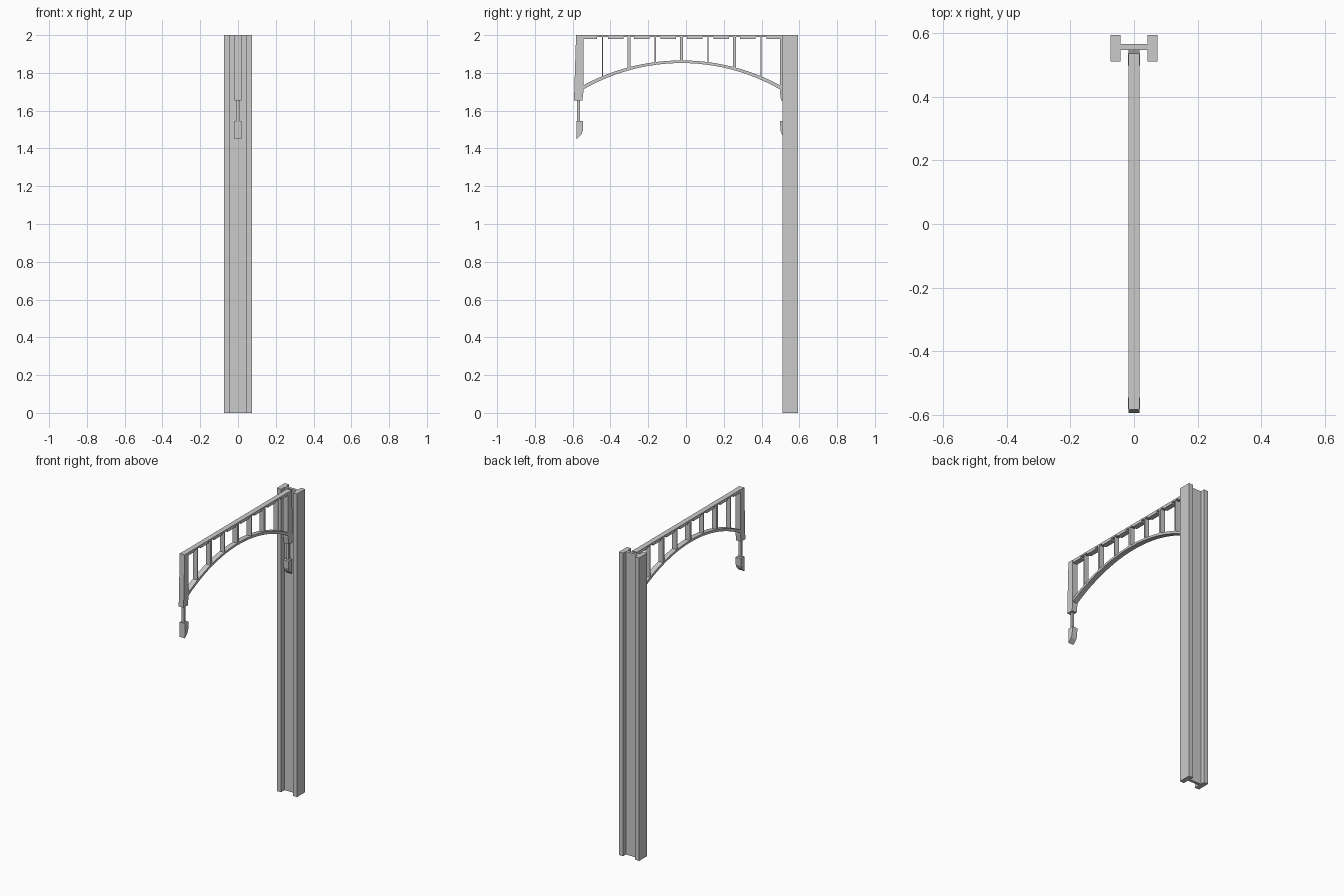
import bpy, bmesh, math

if "Cube" in bpy.data.objects:
    bpy.data.objects.remove(bpy.data.objects["Cube"])

MID = -0.023          # centre of the bracket along y
W = 0.017             # half width of the bracket members


def prism(name, pts, axis, a, b):
    """Extrude a 2D outline: axis 'z' takes (x, y), axis 'x' takes (y, z)."""
    bm = bmesh.new()
    co = [(p, q, a) if axis == 'z' else (a, p, q) for p, q in pts]
    face = bm.faces.new([bm.verts.new(c) for c in co])
    ext = bmesh.ops.extrude_face_region(bm, geom=[face])
    verts = [v for v in ext['geom'] if isinstance(v, bmesh.types.BMVert)]
    d = b - a
    bmesh.ops.translate(bm, verts=verts, vec=(0, 0, d) if axis == 'z' else (d, 0, 0))
    bmesh.ops.recalc_face_normals(bm, faces=bm.faces)
    me = bpy.data.meshes.new(name)
    bm.to_mesh(me)
    bm.free()
    ob = bpy.data.objects.new(name, me)
    bpy.context.collection.objects.link(ob)
    return ob


def bar(name, y0, y1, z0, z1, w=W):
    return prism(name, [(y0, z0), (y1, z0), (y1, z1), (y0, z1)], 'x', -w, w)


# H-section column
half = [(0.043, 0.547), (0.043, 0.510), (0.074, 0.510),
        (0.074, 0.594), (0.043, 0.594), (0.043, 0.565)]
prism("column", half + [(-x, y) for x, y in reversed(half)], 'z', 0, 2)

# Arched rib
R, APEX, SPAN, T = 1.098, 1.866, 0.525, 0.014


def arch_z(dy):
    return APEX - R + math.sqrt(R * R - dy * dy)


N = 24
dys = [-SPAN + 2 * SPAN * i / N for i in range(N + 1)]
top = [(MID + d, arch_z(d)) for d in dys]
low = [(MID + d, arch_z(d) - T - 0.008 * (d / SPAN) ** 2) for d in dys]
prism("arch_rib", top + low[::-1], 'x', -W, W)

# Top rail with blocks between the recesses at each baluster
bar("top_rail", MID - 0.525, MID + 0.525, 1.99, 2.0)
STEP, GAP = 0.14, 0.029
centres = [k * STEP for k in range(-3, 4)]
edges = [-0.525] + [e for c in centres for e in (c - GAP, c + GAP)] + [0.525]
for i in range(0, len(edges), 2):
    bar("rail_block", MID + edges[i], MID + edges[i + 1], 1.98, 1.99)

# Balusters, alternately thin and thick
for k, c in enumerate(centres):
    t = 0.008 if k % 2 else 0.003
    bar("baluster", MID + c - t, MID + c + t, arch_z(c) - 0.008, 1.99)

# End posts with hanging drops, mirrored about the bracket centre
post = [(-0.559, 2.0), (-0.570, 1.655), (-0.526, 1.655),
        (-0.520, 1.70), (-0.520, 2.0)]
drop = [(-0.558, 1.546), (-0.521, 1.546), (-0.523, 1.495),
        (-0.532, 1.472), (-0.558, 1.449)]
for s in (1, -1):
    side = "front" if s == 1 else "rear"
    prism(side + "_end_post", [(MID + s * y, z) for y, z in post], 'x', -0.018, 0.018)
    prism(side + "_drop", [(MID + s * y, z) for y, z in drop], 'x', -0.019, 0.019)
    ya, yb = sorted((MID - s * 0.554, MID - s * 0.538))
    bar(side + "_drop_stem", ya, yb, 1.54, 1.66, 0.008)
